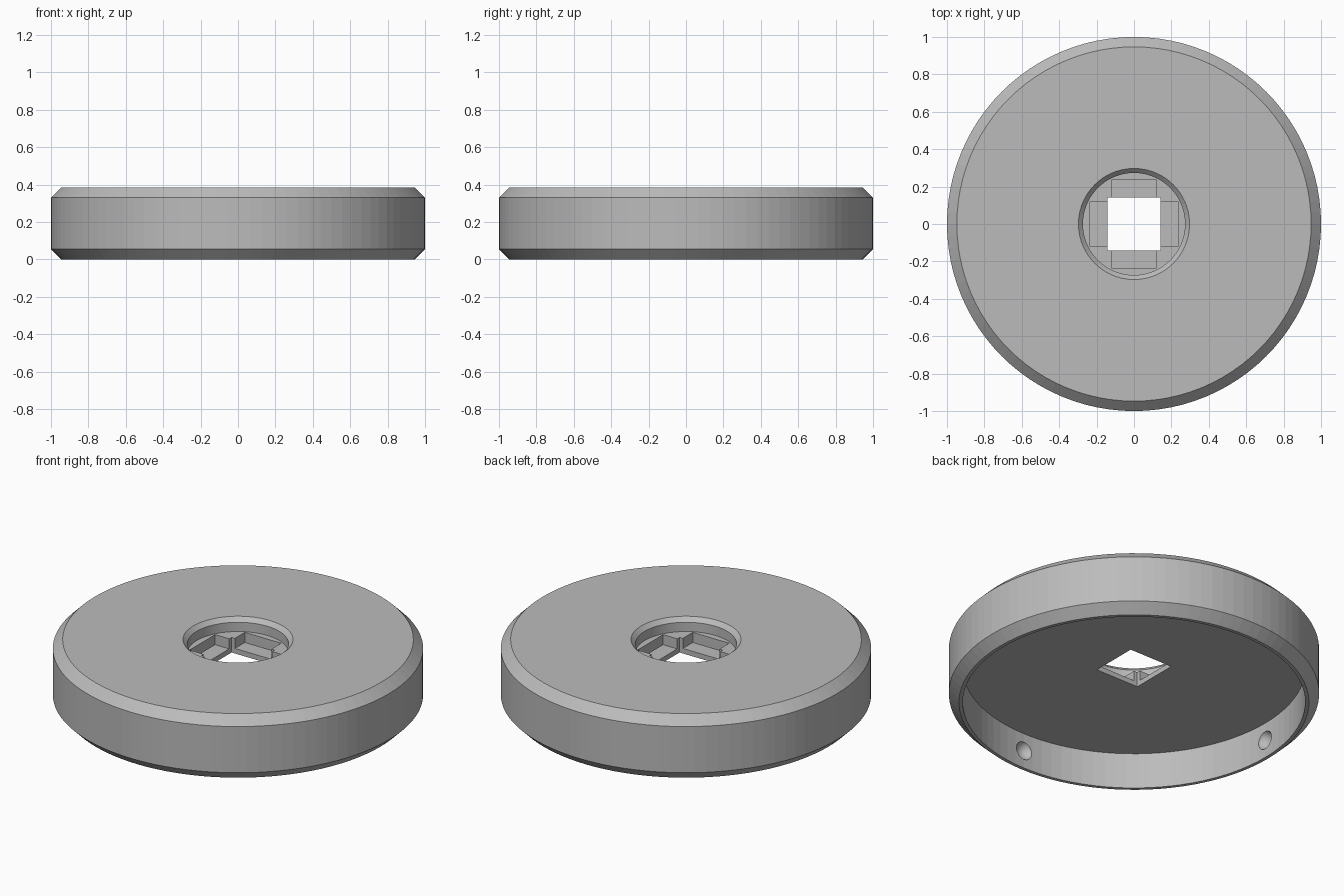
import bpy, bmesh, math
from mathutils import Matrix, Vector

if "Cube" in bpy.data.objects:
    bpy.data.objects.remove(bpy.data.objects["Cube"], do_unlink=True)

grey = bpy.data.materials.new("plain grey")
grey.use_nodes = True
grey.diffuse_color = (0.5, 0.5, 0.5, 1)
grey.node_tree.nodes["Principled BSDF"].inputs["Base Color"].default_value = (0.5, 0.5, 0.5, 1)


def make_object(name, bm):
    bmesh.ops.recalc_face_normals(bm, faces=bm.faces)
    mesh = bpy.data.meshes.new(name)
    bm.to_mesh(mesh)
    bm.free()
    mesh.materials.append(grey)
    obj = bpy.data.objects.new(name, mesh)
    bpy.context.collection.objects.link(obj)
    return obj


def lathe(name, profile, segments):
    bm = bmesh.new()
    verts = [bm.verts.new((r, 0, z)) for r, z in profile]
    edges = [bm.edges.new(pair) for pair in zip(verts, verts[1:])]
    bmesh.ops.spin(bm, geom=verts + edges, cent=(0, 0, 0), axis=(0, 0, 1),
                   angle=math.tau, steps=segments)
    bmesh.ops.remove_doubles(bm, verts=bm.verts, dist=1e-5)
    return make_object(name, bm)


def box(name, half_x, half_y, bottom, top):
    bm = bmesh.new()
    size = Vector((2 * half_x, 2 * half_y, top - bottom))
    place = Matrix.Translation((0, 0, (bottom + top) / 2)) @ Matrix.Diagonal(size).to_4x4()
    bmesh.ops.create_cube(bm, size=1, matrix=place)
    return make_object(name, bm)


def dimple(name, angle):
    # shallow ball pressed into the inner wall
    bm = bmesh.new()
    place = Matrix.Rotation(angle, 4, "Z") @ Matrix.Translation((0.905, 0, 0.107))
    bmesh.ops.create_uvsphere(bm, u_segments=24, v_segments=16, radius=0.057, matrix=place)
    return make_object(name, bm)


def cut(target, cutter):
    mod = target.modifiers.new(cutter.name, "BOOLEAN")
    mod.operation = "DIFFERENCE"
    mod.solver = "EXACT"
    mod.object = cutter
    bpy.context.view_layer.objects.active = target
    bpy.ops.object.modifier_apply(modifier=mod.name)
    bpy.data.objects.remove(cutter, do_unlink=True)


# Bevelled round cover: top recess, outer wall and hollow underside
CEILING, LEDGE, TOP = 0.213, 0.303, 0.383
cover = lathe("round_cover", [
    (0, LEDGE), (0.273, LEDGE), (0.273, TOP - 0.025), (0.297, TOP),
    (0.947, TOP), (1, TOP - 0.053), (1, 0.055), (0.945, 0),
    (0.925, 0), (0.925, CEILING), (0, CEILING)], 96)

# Square opening with a clip pocket on each side
cut(cover, box("square_opening", 0.142, 0.142, 0.1, 0.5))
cut(cover, box("clip_pocket_x", 0.235, 0.12, 0.243, 0.33))
cut(cover, box("clip_pocket_y", 0.12, 0.235, 0.243, 0.33))

# Four snap dimples inside the wall
for i in range(4):
    cut(cover, dimple(f"snap_dimple_{i}", i * math.pi / 2))
